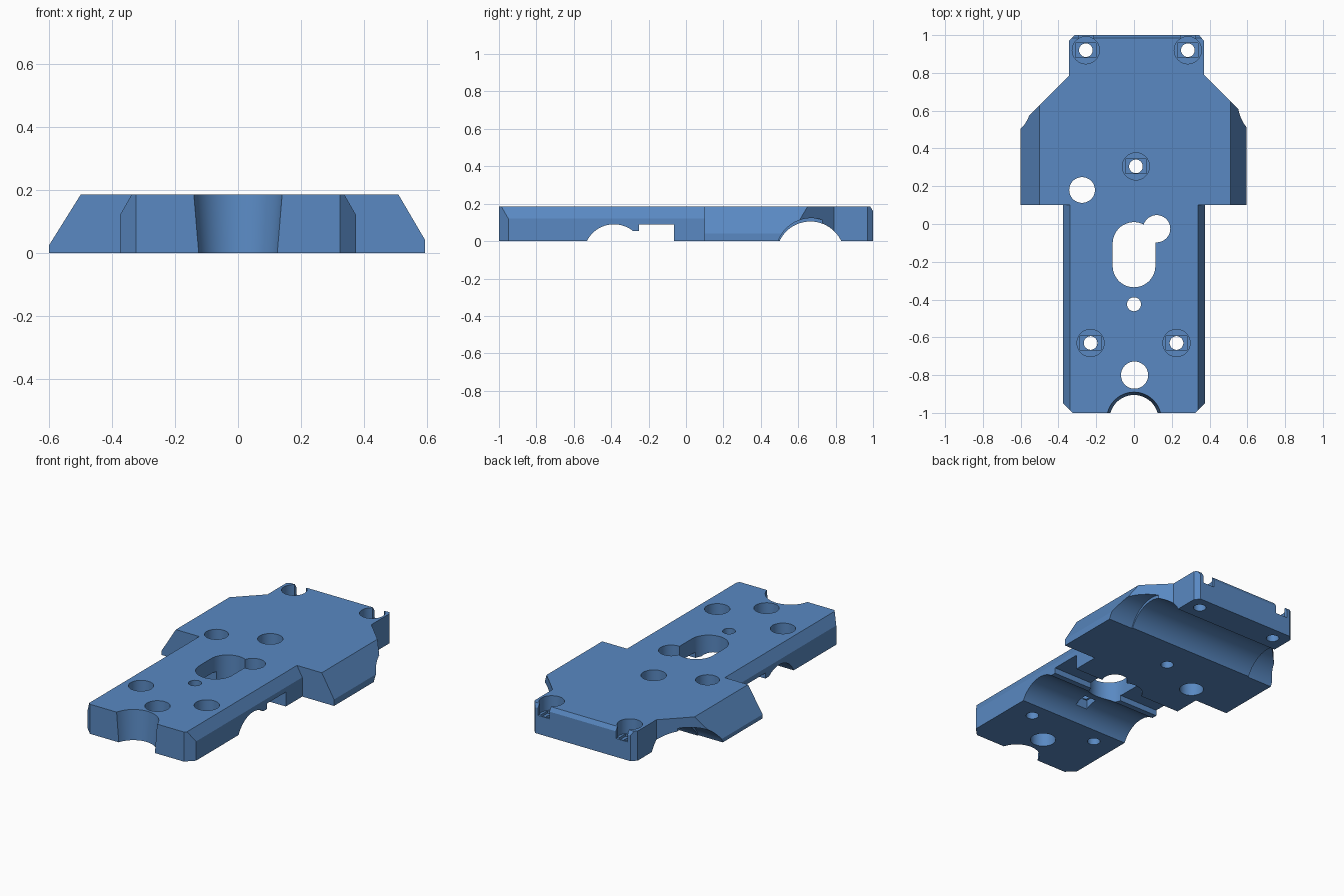
import bpy, bmesh, math
from mathutils import Matrix, Vector

if "Cube" in bpy.data.objects:
    bpy.data.objects.remove(bpy.data.objects["Cube"])

TOP = 0.185
blue = bpy.data.materials.new("matte blue")
blue.diffuse_color = (0.1, 0.25, 0.54, 1)
blue.use_nodes = True
blue.node_tree.nodes["Principled BSDF"].inputs["Base Color"].default_value = blue.diffuse_color


def make(name, bm):
    bmesh.ops.recalc_face_normals(bm, faces=bm.faces)
    me = bpy.data.meshes.new(name)
    bm.to_mesh(me)
    bm.free()
    me.materials.append(blue)
    ob = bpy.data.objects.new(name, me)
    bpy.context.collection.objects.link(ob)
    return ob


def prism(name, pts, axis, a, b):
    """Extrude a 2D profile along an axis: z takes (x,y), x takes (y,z), y takes (x,z)."""
    place = {'z': lambda p, t: (p[0], p[1], t),
             'x': lambda p, t: (t, p[0], p[1]),
             'y': lambda p, t: (p[0], t, p[1])}[axis]
    bm = bmesh.new()
    face = bm.faces.new([bm.verts.new(place(p, a)) for p in pts])
    ext = bmesh.ops.extrude_face_region(bm, geom=[face])
    move = Vector(place((0, 0), b - a))
    bmesh.ops.translate(bm, vec=move,
                        verts=[v for v in ext['geom'] if isinstance(v, bmesh.types.BMVert)])
    return make(name, bm)


def rect(x0, x1, y0, y1):
    return [(x0, y0), (x1, y0), (x1, y1), (x0, y1)]


def rod(x, y, r, z0=-0.1, z1=0.3, r_top=None):
    """Vertical round cutter, optionally tapered."""
    bm = bmesh.new()
    bmesh.ops.create_cone(bm, cap_ends=True, segments=48, radius1=r, radius2=r_top or r,
                          depth=z1 - z0, matrix=Matrix.Translation((x, y, (z0 + z1) / 2)))
    return make("hole_cutter", bm)


def arc(y, z, r, x0, x1, n=64):
    """Round channel cutter running along x."""
    pts = [(y + r * math.cos(2 * math.pi * i / n), z + r * math.sin(2 * math.pi * i / n))
           for i in range(n)]
    return prism("channel_cutter", pts, 'x', x0, x1)


# Plate outline
plate = prism("mounting_plate", [
    (-0.345, 0.97), (-0.315, 1.0), (0.345, 1.0), (0.37, 0.97), (0.37, 0.79),
    (0.56, 0.60), (0.595, 0.53), (0.595, 0.10), (0.375, 0.10), (0.375, -0.95),
    (0.325, -1.0), (-0.325, -1.0), (-0.375, -0.95), (-0.375, 0.10), (-0.6, 0.10),
    (-0.6, 0.515), (-0.565, 0.565), (-0.345, 0.785)], 'z', 0, TOP)

cutters = []

# Sloped wing sides and chamfered edges of the narrow part
for s, edge, low, inner in ((1, 0.595, 0.04, 0.51), (-1, 0.6, 0.025, 0.5)):
    k = (edge - inner) / (TOP - low)
    prof = [(s * (edge + k * low + k * 0.02), -0.02), (s * (inner - k * 0.1), TOP + 0.1),
            (s * 0.9, TOP + 0.1), (s * 0.9, -0.02)]
    cutters.append(prism("wing_slope_cutter", prof, 'y', 0.05, 0.9))
    prof = [(s * 0.3922, 0.09), (s * 0.281, 0.285), (s * 0.45, 0.285), (s * 0.45, 0.09)]
    cutters.append(prism("edge_chamfer_cutter", prof, 'y', -1.1, 0.0999))

# Rear top edge chamfer
cutters.append(prism("rear_chamfer_cutter",
                     [(1.006, 0.15), (0.967, 0.215), (1.1, 0.215), (1.1, 0.15)], 'x', -0.6, 0.6))

# Underside channels, with wider ends on the rear one
cutters.append(arc(0.665, -0.077, 0.182, -0.8, 0.8))
cutters.append(arc(0.67, -0.066, 0.189, 0.43, 0.81))
cutters.append(arc(0.67, -0.066, 0.189, -0.81, -0.43))
cutters.append(arc(-0.385, -0.072, 0.162, -0.7, 0.7))
cutters.append(prism("step_cutter", rect(-0.32, -0.2, -0.1, 0.055), 'x', -0.71, 0.71))
cutters.append(prism("square_channel_cutter", rect(-0.25, -0.063, -0.11, 0.09), 'x', -0.72, 0.72))

# Long slot with a round side opening
slot = []
for cy, start in ((-0.103, 0), (-0.222, math.pi)):
    slot += [(0.113 * math.cos(start + math.pi * i / 24),
              cy + 0.113 * math.sin(start + math.pi * i / 24)) for i in range(25)]
cutters.append(prism("slot_cutter", slot, 'z', -0.12, 0.31))
cutters.append(rod(0.12, -0.025, 0.072))

# Plain through holes and small pocket beneath
for x, y, r in ((-0.275, 0.18, 0.068), (0.003, -0.8, 0.072), (0, -0.425, 0.037)):
    cutters.append(rod(x, y, r))
cutters.append(prism("pocket_cutter", rect(-0.04, 0.04, -0.465, -0.385), 'z', -0.13, 0.125))

# Countersunk screw holes with a stepped floor
for x, y in ((-0.255, 0.92), (0.285, 0.92), (0.01, 0.305), (-0.23, -0.63), (0.225, -0.63)):
    cutters.append(rod(x, y, 0.072, 0.095))
    cutters.append(prism("seat_step_cutter",
                         rect(x - 0.055, x + 0.055, y - 0.038, y + 0.038), 'z', 0.08, 0.12))
    cutters.append(rod(x, y, 0.036))
    if y > 0.9:
        cutters.append(prism("rear_notch_cutter",
                             rect(x - 0.04, x + 0.04, y + 0.03, 1.1), 'z', 0.115, 0.3))

# Tapered half-round recess in the front edge
cutters.append(rod(0, -1.035, 0.125, -0.06, 0.25, 0.15))

# Cut everything out of the plate
bpy.context.view_layer.objects.active = plate
for c in cutters:
    m = plate.modifiers.new("cut", 'BOOLEAN')
    m.operation, m.solver, m.object = 'DIFFERENCE', 'EXACT', c
    bpy.ops.object.modifier_apply(modifier=m.name)
    bpy.data.objects.remove(c, do_unlink=True)

bpy.ops.object.select_all(action='DESELECT')
plate.select_set(True)
bpy.ops.object.shade_smooth_by_angle(angle=math.radians(25))
